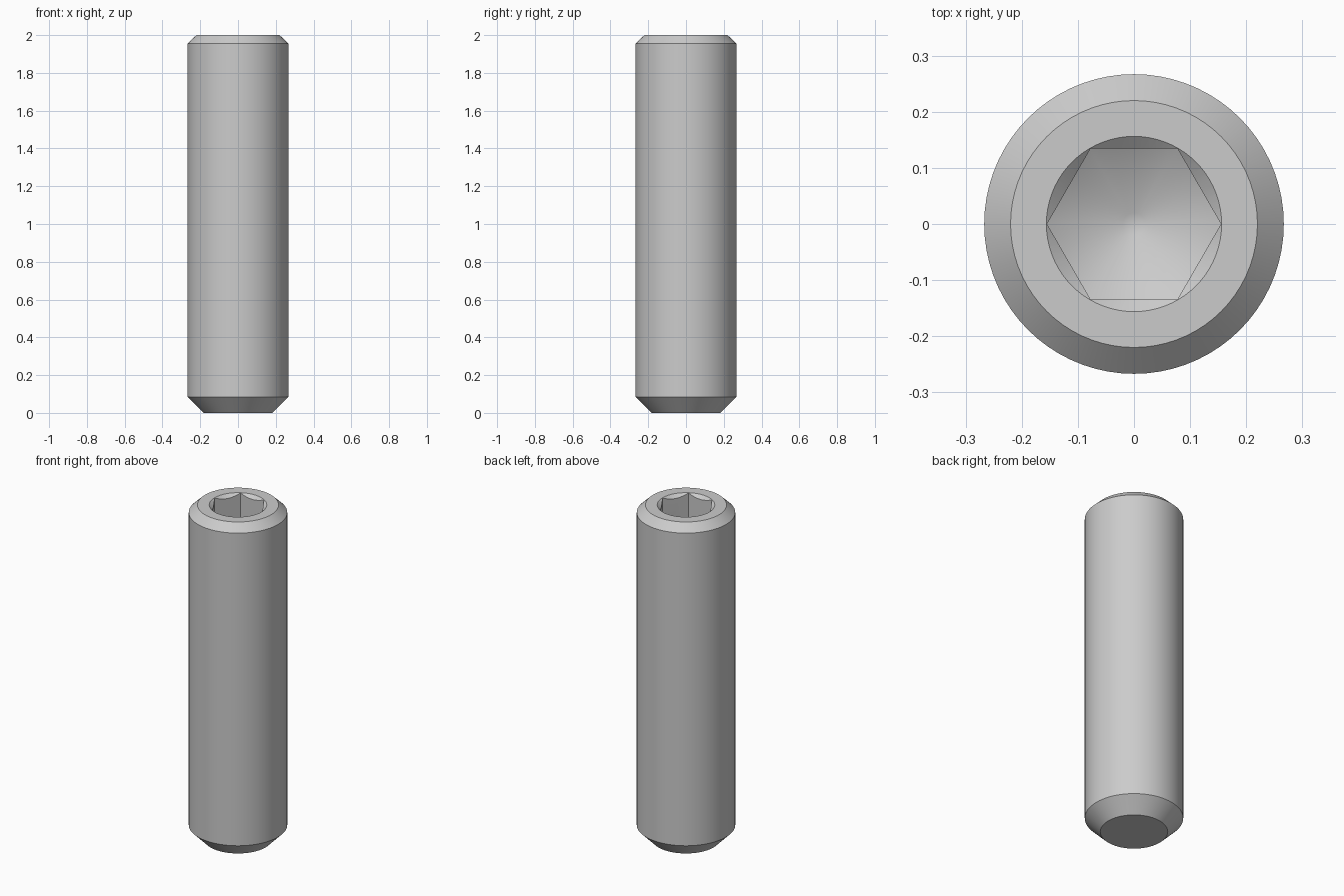
import bpy
import bmesh
from math import radians, tau

cube = bpy.data.objects.get("Cube")
if cube:
    bpy.data.objects.remove(cube, do_unlink=True)

steel = bpy.data.materials.new("plain grey steel")
steel.use_nodes = True
steel.diffuse_color = (0.6, 0.6, 0.6, 1)
steel.node_tree.nodes["Principled BSDF"].inputs["Base Color"].default_value = (0.6, 0.6, 0.6, 1)


def lathe(name, profile, sides=72):
    """Turn a closed (radius, height) profile around the z axis."""
    bm = bmesh.new()
    verts = [bm.verts.new((r, 0, z)) for r, z in profile]
    edges = [bm.edges.new(pair) for pair in zip(verts, verts[1:])]
    bmesh.ops.spin(bm, geom=verts + edges, cent=(0, 0, 0), axis=(0, 0, 1),
                   angle=tau, steps=sides, use_duplicate=False)
    bmesh.ops.remove_doubles(bm, verts=bm.verts, dist=1e-5)
    bmesh.ops.dissolve_degenerate(bm, edges=bm.edges, dist=1e-5)
    bmesh.ops.recalc_face_normals(bm, faces=bm.faces)
    mesh = bpy.data.meshes.new(name)
    bm.to_mesh(mesh)
    bm.free()
    mesh.materials.append(steel)
    obj = bpy.data.objects.new(name, mesh)
    bpy.context.collection.objects.link(obj)
    return obj


def combine(target, cutter, operation):
    """Apply a boolean and throw the cutter away."""
    mod = target.modifiers.new("cut", 'BOOLEAN')
    mod.operation = operation
    mod.solver = 'EXACT'
    mod.object = cutter
    bpy.context.view_layer.objects.active = target
    bpy.ops.object.modifier_apply(modifier=mod.name)
    bpy.data.objects.remove(cutter, do_unlink=True)


# Chamfered cylindrical body with a flat point
body = lathe("set_screw_body", [(0, 0), (0.183, 0), (0.267, 0.085),
                                (0.267, 1.955), (0.22, 2), (0, 2)])

# Hexagonal socket with a conical drilled floor
socket = lathe("socket_cutter", [(0, 1.4), (0.155, 1.4), (0.155, 2.1), (0, 2.1)], sides=6)
drill = lathe("drill_cutter", [(0, 1.59), (0.02, 1.59), (0.2, 1.694), (0.2, 2.2), (0, 2.2)])
combine(socket, drill, 'INTERSECT')
combine(body, socket, 'DIFFERENCE')

# Countersunk socket mouth
countersink = lathe("countersink_cutter", [(0, 1.969), (0.12, 1.969), (0.19, 2.029), (0, 2.029)])
combine(body, countersink, 'DIFFERENCE')

# Smooth round walls, crisp chamfer and socket edges
bpy.ops.object.select_all(action='DESELECT')
body.select_set(True)
bpy.context.view_layer.objects.active = body
bpy.ops.object.shade_smooth_by_angle(angle=radians(35))
